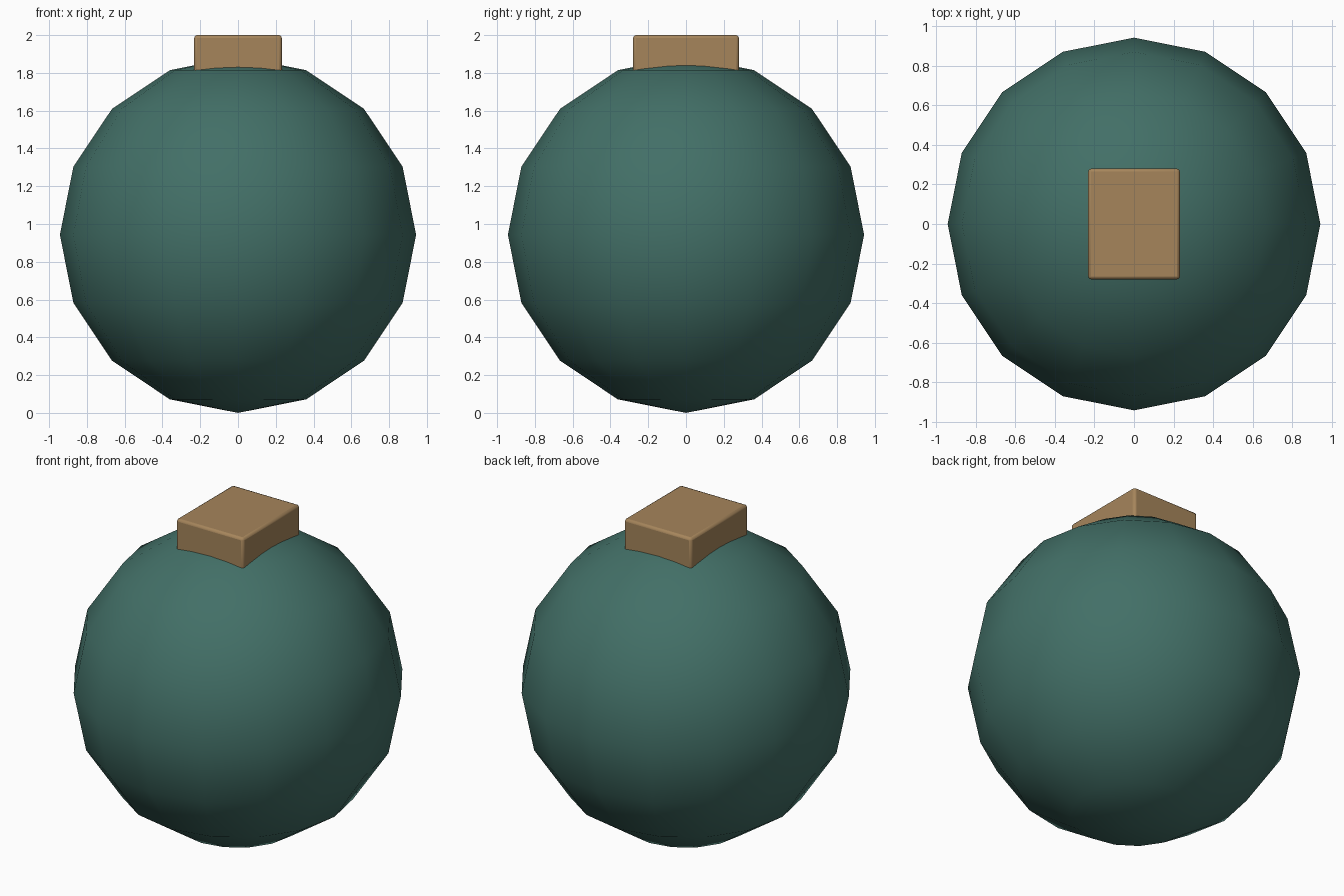
import bpy
import math

if "Cube" in bpy.data.objects:
    bpy.data.objects.remove(bpy.data.objects["Cube"])

R = 0.943


def paint(obj, name, color):
    mat = bpy.data.materials.new(name)
    mat.diffuse_color = color
    mat.use_nodes = True
    mat.node_tree.nodes["Principled BSDF"].inputs["Base Color"].default_value = mat.diffuse_color
    obj.data.materials.append(mat)


# Round body: low-poly sphere with smooth shading
bpy.ops.mesh.primitive_uv_sphere_add(segments=16, ring_count=8, radius=R, location=(0, 0, R))
body = bpy.context.object
body.name = "round_body"
bpy.ops.object.shade_smooth()
paint(body, "dark_green", (0.055, 0.16, 0.135, 1))

# Cap block: bevelled box sunk into the top of the sphere
TOP, BOTTOM = 2.0, 1.74
bpy.ops.mesh.primitive_cube_add(size=1, location=(0, 0, (TOP + BOTTOM) / 2))
cap = bpy.context.object
cap.name = "top_block"
cap.scale = (0.464, 0.56, TOP - BOTTOM)
bpy.ops.object.transform_apply(location=False, rotation=False, scale=True)
bevel = cap.modifiers.new("soft_edges", 'BEVEL')
bevel.width = 0.015
bevel.segments = 2
bpy.ops.object.shade_smooth_by_angle(angle=math.radians(30))
paint(cap, "tan", (0.38, 0.235, 0.105, 1))
